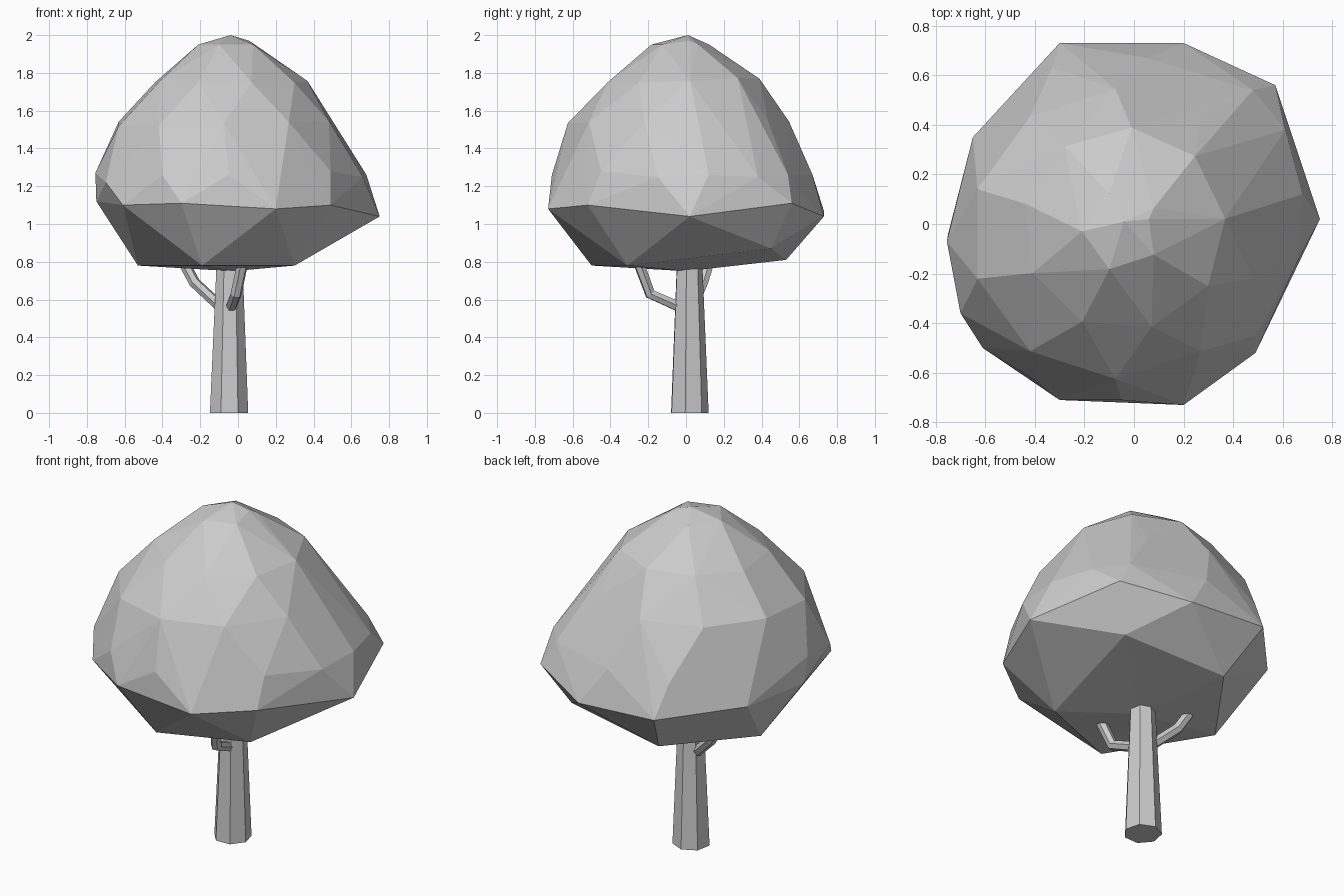
import bpy, bmesh, math, random

if "Cube" in bpy.data.objects:
    bpy.data.objects.remove(bpy.data.objects["Cube"])

random.seed(4)


def finish(bm, name):
    bmesh.ops.recalc_face_normals(bm, faces=bm.faces)
    mesh = bpy.data.meshes.new(name)
    bm.to_mesh(mesh)
    bm.free()
    obj = bpy.data.objects.new(name, mesh)
    bpy.context.collection.objects.link(obj)
    return obj


def hull(name, points):
    bm = bmesh.new()
    for p in points:
        bm.verts.new(p)
    res = bmesh.ops.convex_hull(bm, input=bm.verts)
    loose = {g for g in res["geom_interior"] + res["geom_unused"]
             if isinstance(g, bmesh.types.BMVert)}
    bmesh.ops.delete(bm, geom=list(loose), context='VERTS')
    return finish(bm, name)


def ring(cx, cy, r, z, n, turn=0.0, jitter=0.0):
    pts = []
    for i in range(n):
        a = math.tau * i / n + turn
        pts.append((cx + r * math.cos(a), cy + r * math.sin(a),
                    z + random.uniform(-jitter, jitter)))
    return pts


# Foliage: faceted crown with an irregular rim, shoulder and rounded dome
rim = [(.75, .02, 1.04), (.57, .56, 1.11), (.2, .73, 1.04), (-.3, .73, 1.07),
       (-.65, .35, 1.1), (-.75, -.04, 1.12), (-.61, -.5, 1.1),
       (-.3, -.71, 1.11), (.2, -.73, 1.08), (.49, -.52, 1.1)]
underside = [(-.03, 0, .75), (.3, -.31, .78), (-.19, -.5, .78),
             (-.53, .05, .78), (-.19, .53, .81), (.44, .45, .87)]
shoulder = [(.68, .12, 1.26), (.66, -.15, 1.25), (.61, .38, 1.25),
            (.48, .54, 1.26), (.05, .67, 1.26), (-.33, .63, 1.26),
            (-.64, .2, 1.28), (-.755, -.07, 1.27), (-.7, -.36, 1.22),
            (-.05, -.71, 1.26), (-.4, -.63, 1.26), (.49, -.45, 1.28)]
dome = [(-.04, .01, 2.0), (.06, .02, 1.97)]
dome += ring(-.05, -.03, .16, 1.95, 5, math.radians(36))
dome += ring(-.04, -.02, .41, 1.76, 9, 0.1, .015)
dome += ring(-.075, -.04, .585, 1.53, 10, math.radians(18), .02)
hull("foliage", rim + underside + shoulder + dome)

# Trunk: tapered seven-sided post
bm = bmesh.new()
turn = math.radians(40.3)
bottom = [bm.verts.new(p) for p in ring(-.048, .016, .104, 0, 7, turn)]
top = [bm.verts.new(p) for p in ring(-.045, .016, .068, .85, 7, turn)]
for i in range(7):
    j = (i + 1) % 7
    bm.faces.new((bottom[i], bottom[j], top[j], top[i]))
bm.faces.new(bottom[::-1])
bm.faces.new(top)
finish(bm, "trunk")


# Branches: bent faceted rods
def branch(name, points, radius):
    curve = bpy.data.curves.new(name, 'CURVE')
    curve.dimensions = '3D'
    curve.bevel_depth = radius
    curve.bevel_resolution = 1
    curve.use_fill_caps = True
    spline = curve.splines.new('POLY')
    spline.points.add(len(points) - 1)
    for sp, p in zip(spline.points, points):
        sp.co = (*p, 1)
    spline.use_smooth = False
    obj = bpy.data.objects.new(name, curve)
    bpy.context.collection.objects.link(obj)


branch("front_branch", [(-.04, -.01, .55), (-.01, -.19, .63), (.03, -.26, .82)], .03)
branch("left_branch", [(-.08, .03, .55), (-.23, .09, .69), (-.30, .13, .82)], .03)
